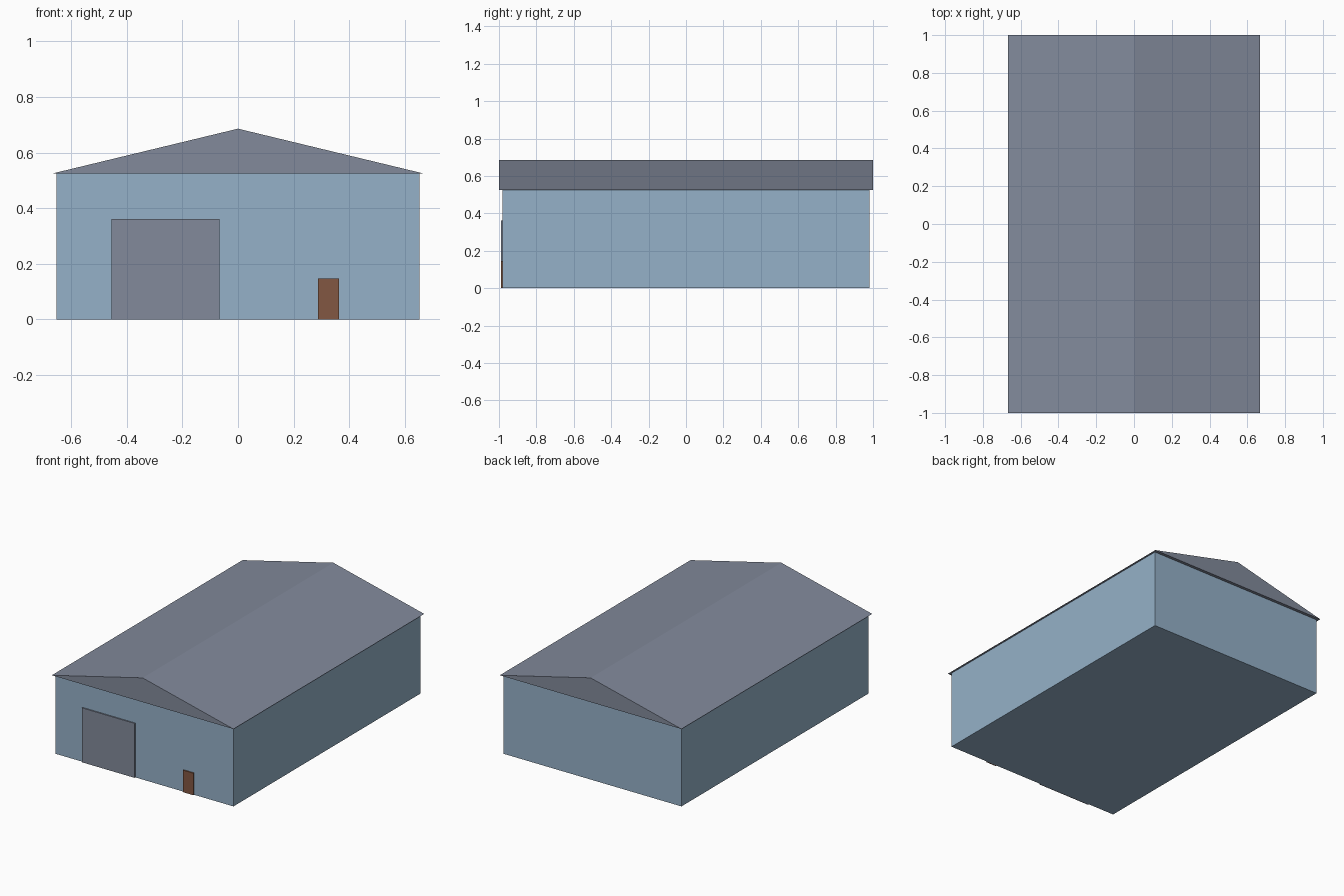
import bpy
import bmesh

if "Cube" in bpy.data.objects:
    bpy.data.objects.remove(bpy.data.objects["Cube"], do_unlink=True)


def material(name, rgb):
    mat = bpy.data.materials.new(name)
    mat.use_nodes = True
    mat.diffuse_color = (*rgb, 1)
    mat.node_tree.nodes["Principled BSDF"].inputs["Base Color"].default_value = (*rgb, 1)
    return mat


def extrude_profile(name, profile, y_front, y_back, mat):
    """Solid made by sweeping an (x, z) outline from front to back."""
    bm = bmesh.new()
    face = bm.faces.new([bm.verts.new((x, y_front, z)) for x, z in profile])
    swept = bmesh.ops.extrude_face_region(bm, geom=[face], use_keep_orig=True)
    verts = [v for v in swept["geom"] if isinstance(v, bmesh.types.BMVert)]
    bmesh.ops.translate(bm, verts=verts, vec=(0, y_back - y_front, 0))
    bmesh.ops.recalc_face_normals(bm, faces=bm.faces)
    mesh = bpy.data.meshes.new(name)
    bm.to_mesh(mesh)
    bm.free()
    mesh.materials.append(mat)
    obj = bpy.data.objects.new(name, mesh)
    bpy.context.collection.objects.link(obj)
    return obj


def box(x0, x1, z0, z1):
    return [(x0, z0), (x1, z0), (x1, z1), (x0, z1)]


blue = material("pale blue cladding", (0.30, 0.44, 0.58))
grey = material("slate grey metal", (0.223, 0.254, 0.328))
brown = material("brown wood", (0.223, 0.095, 0.054))

EAVES, RIDGE = 0.525, 0.686
WALL_FRONT, DOOR_FRONT = -0.98, -0.988

# Main hall
extrude_profile("walls", box(-0.653, 0.653, 0, EAVES), WALL_FRONT, -WALL_FRONT, blue)

# Gabled roof with a small overhang all round
extrude_profile("roof", [(-0.667, EAVES), (0.667, EAVES), (0, RIDGE)], -1, 1, grey)

# Doors standing slightly proud of the front wall
extrude_profile("loading_door", box(-0.455, -0.067, 0, 0.361), DOOR_FRONT, WALL_FRONT, grey)
extrude_profile("side_door", box(0.287, 0.364, 0, 0.146), DOOR_FRONT, WALL_FRONT, brown)
